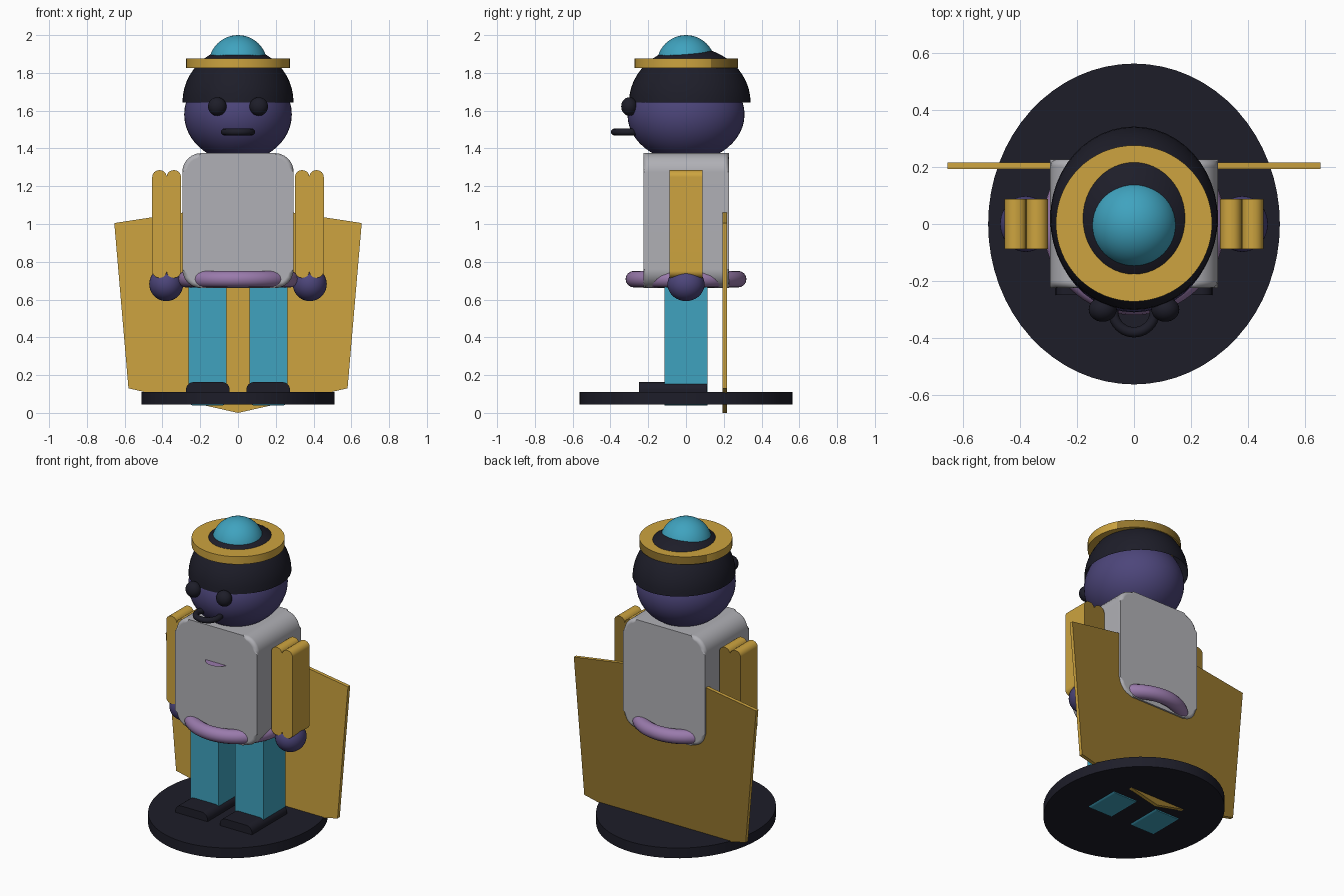
import bpy
import bmesh
from math import sin, cos, pi, radians
from mathutils import Matrix, Vector

cube = bpy.data.objects.get("Cube")
if cube:
    bpy.data.objects.remove(cube, do_unlink=True)


def material(name, rgb):
    mat = bpy.data.materials.new(name)
    mat.use_nodes = True
    color = (*rgb, 1.0)
    mat.diffuse_color = color
    mat.node_tree.nodes["Principled BSDF"].inputs["Base Color"].default_value = color
    return mat


GOLD = material("gold", (0.61, 0.37, 0.05))
DARK_GOLD = material("dark_gold", (0.29, 0.175, 0.026))
TEAL = material("teal", (0.05, 0.365, 0.52))
DARK = material("near_black", (0.0125, 0.0125, 0.022))
GREY = material("light_grey", (0.435, 0.435, 0.465))
PURPLE = material("mauve", (0.32, 0.195, 0.41))
INDIGO = material("indigo", (0.073, 0.06, 0.195))


def finish(name, bm, mat, smooth=True):
    bmesh.ops.recalc_face_normals(bm, faces=bm.faces)
    mesh = bpy.data.meshes.new(name)
    bm.to_mesh(mesh)
    bm.free()
    obj = bpy.data.objects.new(name, mesh)
    bpy.context.collection.objects.link(obj)
    mesh.materials.append(mat)
    if mat == GOLD:
        # Gold parts have a darker gold on their rear faces
        mesh.materials.append(DARK_GOLD)
        for face in mesh.polygons:
            face.material_index = int(face.normal.y > 0.5)
    if smooth:
        bpy.ops.object.select_all(action="DESELECT")
        obj.select_set(True)
        bpy.context.view_layer.objects.active = obj
        bpy.ops.object.shade_smooth_by_angle(angle=radians(35))
    return obj


def ellipsoid(name, center, radii, mat, half=False):
    bm = bmesh.new()
    bmesh.ops.create_uvsphere(bm, u_segments=48, v_segments=24, radius=1)
    if half:
        geom = bm.verts[:] + bm.edges[:] + bm.faces[:]
        bmesh.ops.bisect_plane(bm, geom=geom, plane_co=(0, 0, 0), dist=0.001,
                               plane_no=(0, 0, 1), clear_inner=True)
    bm.transform(Matrix.Translation(center) @ Matrix.Diagonal((*radii, 1)))
    return finish(name, bm, mat)


def cylinder(name, center, rx, ry, height, mat):
    bm = bmesh.new()
    bmesh.ops.create_cone(bm, cap_ends=True, segments=64, radius1=1, radius2=1, depth=height)
    bm.transform(Matrix.Translation(center) @ Matrix.Diagonal((rx, ry, 1, 1)))
    return finish(name, bm, mat)


def disc(name, center, radius, mat):
    bm = bmesh.new()
    bmesh.ops.create_circle(bm, cap_ends=True, segments=40, radius=radius)
    bm.transform(Matrix.Translation(center))
    return finish(name, bm, mat, smooth=False)


def ring(name, center, major, minor, mat, steps=64, sides=16):
    bm = bmesh.new()
    rows = []
    for i in range(steps):
        a = 2 * pi * i / steps
        row = []
        for j in range(sides):
            b = 2 * pi * j / sides
            r = major + minor * cos(b)
            row.append(bm.verts.new(Vector(center) + Vector((r * cos(a), r * sin(a), minor * sin(b)))))
        rows.append(row)
    for i in range(steps):
        cur, nxt = rows[i], rows[(i + 1) % steps]
        for j in range(sides):
            k = (j + 1) % sides
            bm.faces.new((cur[j], nxt[j], nxt[k], cur[k]))
    return finish(name, bm, mat)


def slab(name, outline, y0, y1, mat, bevel=0, smooth=True):
    """Extrude an outline drawn in x and z from y0 to y1."""
    bm = bmesh.new()
    front = [bm.verts.new((x, y0, z)) for x, z in outline]
    back = [bm.verts.new((x, y1, z)) for x, z in outline]
    caps = [bm.faces.new(front), bm.faces.new(back[::-1])]
    n = len(outline)
    for i in range(n):
        k = (i + 1) % n
        bm.faces.new((front[i], back[i], back[k], front[k]))
    if bevel:
        rims = [e for f in caps for e in f.edges]
        bmesh.ops.bevel(bm, geom=rims, offset=bevel, segments=4, profile=0.5, affect="EDGES")
    obj = finish(name, bm, mat, smooth)
    if smooth:
        weighted = obj.modifiers.new("even_shading", "WEIGHTED_NORMAL")
        weighted.keep_sharp = True
    return obj


def rounded(x0, x1, z0, z1, top, bottom, steps=6):
    """Rectangle outline with separate top and bottom corner radii."""
    points = []
    corners = ((x1, z1, -1, -1, top, 0), (x0, z1, 1, -1, top, 1),
               (x0, z0, 1, 1, bottom, 2), (x1, z0, -1, 1, bottom, 3))
    for x, z, sx, sz, r, quarter in corners:
        count = steps if r else 0
        for i in range(count + 1):
            a = (quarter + i / max(count, 1)) * pi / 2
            points.append((x + sx * r + r * cos(a), z + sz * r + r * sin(a)))
    return points


# Base and cape
cylinder("base", (0, 0, 0.078), 0.512, 0.563, 0.066, DARK)
cape = [(0, 1.105), (-0.655, 1.005), (-0.58, 0.13), (0, 0.0), (0.58, 0.13), (0.655, 1.005)]
slab("cape", cape, 0.193, 0.216, GOLD, smooth=False)

# Torso, belt and thin chest flap
slab("torso", rounded(-0.295, 0.295, 0.66, 1.375, 0.1, 0.1), -0.225, 0.227, GREY, bevel=0.024)
ring("belt", (0, 0, 0.708), 0.276, 0.044, PURPLE)
disc("chest_flap", (0, -0.195, 1.147), 0.08, PURPLE)

# Limbs
for side, s in (("left", 1), ("right", -1)):
    def span(a, b):
        return sorted((s * a, s * b))

    slab(side + "_leg", rounded(*span(0.06, 0.262), 0.038, 0.72, 0, 0.03), -0.115, 0.115, TEAL)
    slab(side + "_shoe", rounded(*span(0.044, 0.275), 0.09, 0.163, 0.04, 0), -0.25, 0.11, DARK)
    slab(side + "_inner_sleeve", rounded(*span(0.302, 0.378), 0.715, 1.285, 0.036, 0.036),
         -0.088, 0.088, GOLD)
    slab(side + "_outer_sleeve", rounded(*span(0.378, 0.454), 0.715, 1.285, 0.036, 0.036),
         -0.088, 0.088, GOLD)
    ellipsoid(side + "_hand", (s * 0.38, 0, 0.682), (0.09, 0.098, 0.09), INDIGO)
    ellipsoid(side + "_eye", (s * 0.11, -0.3, 1.622), (0.049, 0.043, 0.049), DARK)

# Head, mouth, hair and hat
ellipsoid("head", (0, 0, 1.58), (0.285, 0.31, 0.25), INDIGO)
ring("mouth", (0, -0.307, 1.487), 0.073, 0.018, DARK, steps=40, sides=12)
ellipsoid("hair", (0, 0.02, 1.643), (0.294, 0.322, 0.294), DARK, half=True)
cylinder("hat_brim", (0, 0.002, 1.851), 0.274, 0.274, 0.05, GOLD)
ellipsoid("hat_dome", (0, 0, 1.845), (0.155, 0.155, 0.155), TEAL)
